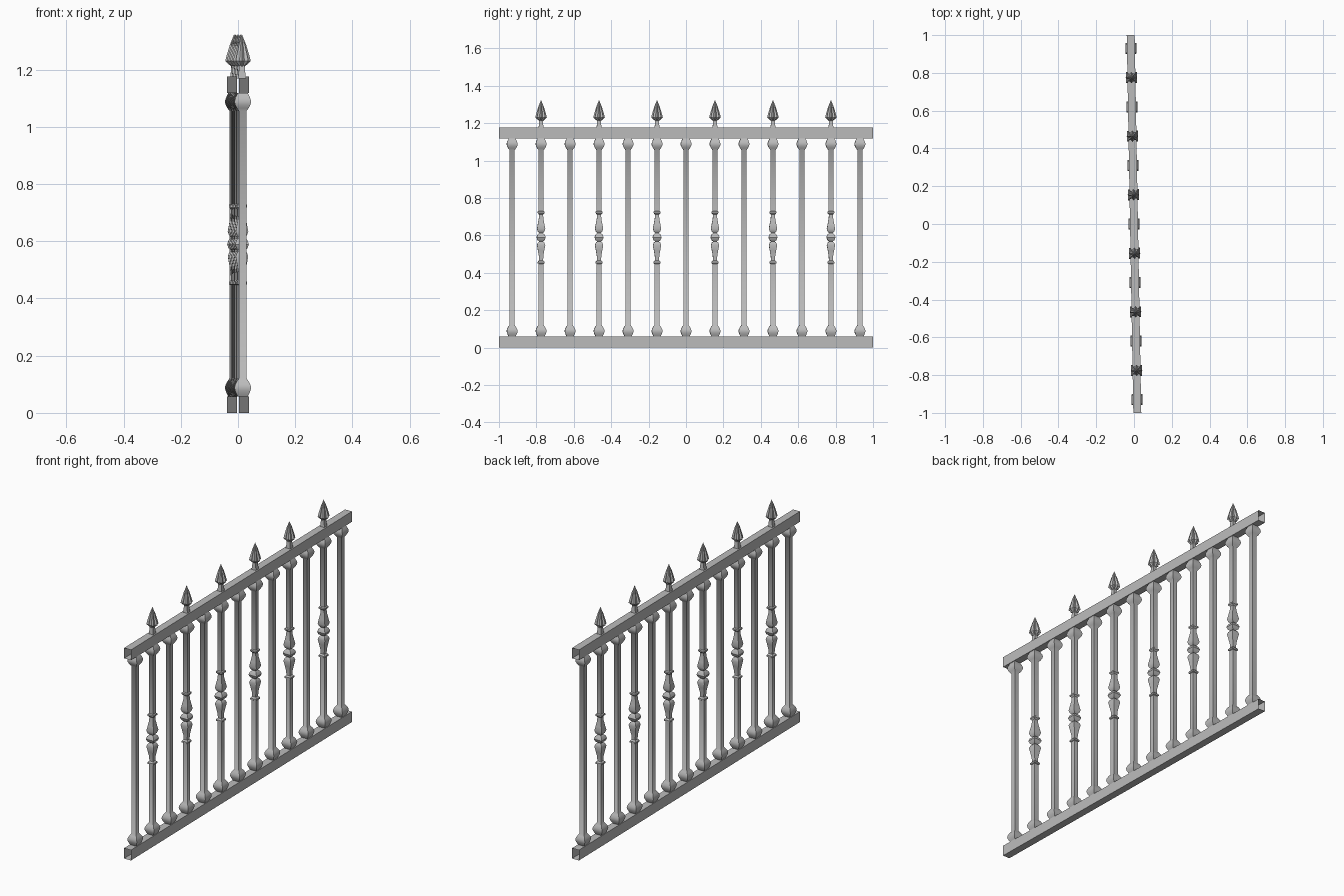
import bpy, bmesh, math
from mathutils import Matrix

cube = bpy.data.objects.get("Cube")
if cube:
    bpy.data.objects.remove(cube)

mat = bpy.data.materials.new("iron_grey")
mat.use_nodes = True
GREY = (0.5, 0.5, 0.5, 1)
mat.diffuse_color = GREY
mat.node_tree.nodes["Principled BSDF"].inputs["Base Color"].default_value = GREY

TURN = Matrix.Rotation(math.radians(1), 4, 'Z')   # the panel stands slightly askew
SPACING = 0.155


def finish(name, bm, y=0):
    me = bpy.data.meshes.new(name)
    bmesh.ops.recalc_face_normals(bm, faces=bm.faces)
    bm.to_mesh(me)
    bm.free()
    me.materials.append(mat)
    ob = bpy.data.objects.new(name, me)
    bpy.context.collection.objects.link(ob)
    ob.matrix_world = TURN @ Matrix.Translation((0, y, 0))
    bpy.ops.object.select_all(action='DESELECT')
    ob.select_set(True)
    bpy.context.view_layer.objects.active = ob
    bpy.ops.object.shade_smooth_by_angle(angle=math.radians(38))
    return ob


def loft(bm, profile, plan):
    """Stack copies of a unit plan, scaled by each (radius, height) of the profile."""
    rings = [[bm.verts.new((r * x, r * y, z)) for x, y in plan] for r, z in profile]
    n = len(plan)
    for a, b in zip(rings, rings[1:]):
        for i in range(n):
            j = (i + 1) % n
            bm.faces.new((a[i], a[j], b[j], b[i]))


SQUARE = [(1, 1), (-1, 1), (-1, -1), (1, -1)]
FLUTED = []
for k in range(16):
    r, a = (1, 0.72)[k % 2], k * math.pi / 8
    FLUTED.append((r * math.cos(a), r * math.sin(a)))

# Barrel-shaped knob, from the rail side to the shaft side
KNOB = [(0.017, -0.031), (0.022, -0.022), (0.027, -0.01), (0.029, 0),
        (0.027, 0.01), (0.021, 0.022), (0.013, 0.033)]
FOOT = [(r, 0.088 + z) for r, z in KNOB]
HEAD = [(r, 1.088 - z) for r, z in reversed(KNOB)]

# Turned ornament at mid height
TURNING = [(0.013, 0.447), (0.018, 0.45), (0.018, 0.458), (0.011, 0.466),
           (0.012, 0.49), (0.017, 0.52), (0.022, 0.547), (0.017, 0.561), (0.01, 0.567),
           (0.019, 0.575), (0.024, 0.589), (0.019, 0.604), (0.01, 0.612),
           (0.017, 0.62), (0.022, 0.635), (0.017, 0.662), (0.012, 0.69),
           (0.011, 0.711), (0.018, 0.719), (0.018, 0.727), (0.013, 0.731)]

# Spear stem and fluted spear head
STEM = [(0.014, 1.17), (0.011, 1.195), (0.009, 1.225)]
SPEAR = [(0.009, 1.21), (0.031, 1.23), (0.027, 1.247), (0.015, 1.287), (0.0005, 1.323)]

# Open-ended hollow rails
for name, low, high in (("bottom_rail", 0, 0.058), ("top_rail", 1.118, 1.176)):
    bm = bmesh.new()
    rings = [[bm.verts.new((x, y, z)) for x, z in
              ((-0.021, low), (0.021, low), (0.021, high), (-0.021, high))] for y in (-1, 1)]
    for i in range(4):
        j = (i + 1) % 4
        bm.faces.new((rings[0][i], rings[0][j], rings[1][j], rings[1][i]))
    finish(name, bm)

# Balusters: plain and ornate ones alternate
for i in range(-6, 7):
    ornate = i % 2 == 1
    bm = bmesh.new()
    loft(bm, FOOT + (TURNING if ornate else []) + HEAD, SQUARE)
    finish("ornate_baluster" if ornate else "plain_baluster", bm, i * SPACING)
    if ornate:
        bm = bmesh.new()
        loft(bm, STEM, SQUARE)
        loft(bm, SPEAR, FLUTED)
        finish("spear_finial", bm, i * SPACING)
